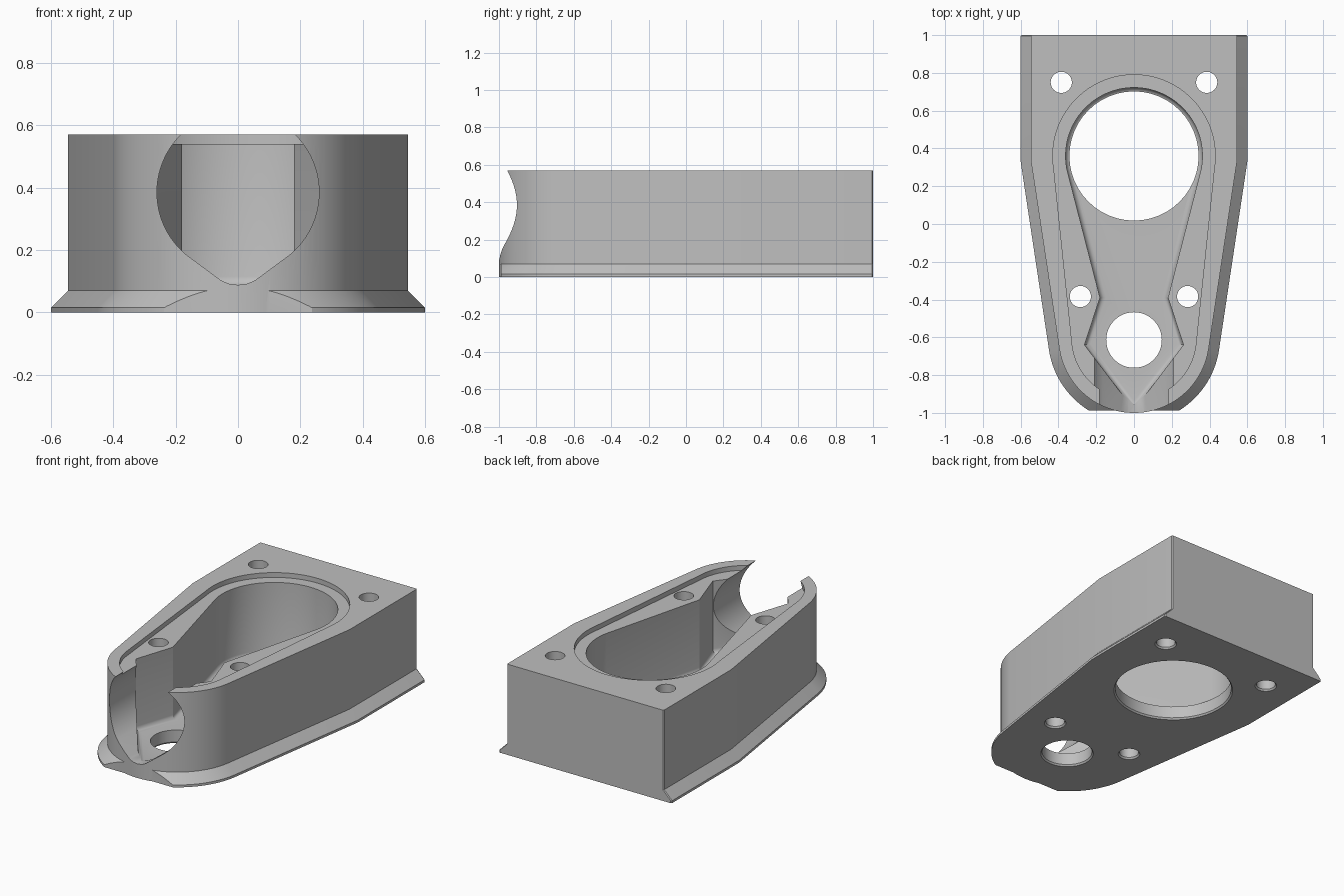
import bpy, bmesh, math
from mathutils import Vector

cube = bpy.data.objects.get("Cube")
if cube:
    bpy.data.objects.remove(cube, do_unlink=True)

grey = bpy.data.materials.new("plain_grey")
grey.use_nodes = True
colour = (0.52, 0.52, 0.52, 1)
grey.diffuse_color = colour
grey.node_tree.nodes["Principled BSDF"].inputs["Base Color"].default_value = colour

NOSE_Y, BORE_Y, TOP = -0.6, 0.36, 0.57


def arc(cx, cy, r, start, end, n=48):
    """Points on an arc, angles in degrees."""
    angles = [math.radians(start + (end - start) * i / n) for i in range(n + 1)]
    return [(cx + r * math.cos(a), cy + r * math.sin(a)) for a in angles]


def mirrored(half):
    """Complete a +x half outline with its reflection."""
    return half + [(-x, y) for x, y in reversed(half) if abs(x) > 1e-6]


def outline(d):
    """Plan of the housing, grown outward by d at sides and nose."""
    w = 0.545 + d
    back = [(w - 0.006, 1), (w, 0.994), (w, 0.33)]
    return mirrored(back + arc(0, NOSE_Y, 0.4 + d, -9, -90, 32))


def loft(name, layers):
    """Solid through (height, outline) layers with equal point counts."""
    bm = bmesh.new()
    rings = [[bm.verts.new((x, y, z)) for x, y in pts] for z, pts in layers]
    n = len(rings[0])
    for low, high in zip(rings, rings[1:]):
        for i in range(n):
            j = (i + 1) % n
            bm.faces.new((low[i], low[j], high[j], high[i]))
    bm.faces.new(rings[0])
    bm.faces.new(rings[-1])
    bmesh.ops.recalc_face_normals(bm, faces=bm.faces)
    mesh = bpy.data.meshes.new(name)
    bm.to_mesh(mesh)
    bm.free()
    mesh.materials.append(grey)
    ob = bpy.data.objects.new(name, mesh)
    bpy.context.collection.objects.link(ob)
    return ob


def prism(name, pts, z0, z1):
    return loft(name, [(z0, pts), (z1, pts)])


def combine(ob, other, operation):
    """Apply a boolean of other onto ob, then discard other."""
    mod = ob.modifiers.new(operation.lower(), "BOOLEAN")
    mod.operation, mod.solver, mod.object = operation, "EXACT", other
    bpy.context.view_layer.objects.active = ob
    bpy.ops.object.modifier_apply(modifier=mod.name)
    bpy.data.objects.remove(other, do_unlink=True)


# Main housing and its chamfered foot, trimmed flat at the nose
housing = prism("housing", outline(0), 0, TOP)
foot = loft("foot", [(0, outline(0.055)), (0.015, outline(0.055)), (0.07, outline(0))])
combine(foot, prism("nose_trim", [(-1, -2), (1, -2), (1, -0.988), (-1, -0.988)], -1, 1),
        "DIFFERENCE")
combine(housing, foot, "UNION")

# Deep cavity: round bore, pinched waist and pointed front, filleted at the floor
cavity_plan = mirrored(arc(0, BORE_Y, 0.362, 90, -12, 40)
                       + [(0.18, -0.39), (0.262, -0.64), (0, -0.985)])
cavity = prism("cavity", cavity_plan, 0.085, 1)
bm = bmesh.new()
bm.from_mesh(cavity.data)
floor_edges = [e for e in bm.edges if all(v.co.z < 0.1 for v in e.verts)]
bmesh.ops.bevel(bm, geom=floor_edges, offset=0.03, segments=4, profile=0.5,
                affect="EDGES")
bm.to_mesh(cavity.data)
bm.free()
combine(housing, cavity, "DIFFERENCE")

# Shallow recess for a lid around the cavity
recess_plan = mirrored(arc(0, BORE_Y, 0.43, 90, -9, 40) + arc(0, NOSE_Y, 0.33, -9, -90, 24))
combine(housing, prism("lid_recess", recess_plan, 0.54, 1), "DIFFERENCE")

# Teardrop opening through the nose, turned to run along y
teardrop = mirrored([(0, 0.645)] + arc(0, 0.385, 0.26, 89, -50, 48)
                    + [(0.055, 0.103), (0.03, 0.092), (0, 0.088)])
opening = prism("nose_opening", teardrop, 0.638, 1.5)
for v in opening.data.vertices:
    x, y, z = v.co
    v.co = Vector((x, -z, y))
combine(housing, opening, "DIFFERENCE")

# Through holes, lightly chamfered underneath: main bore, port and fixing holes
holes = [(0, BORE_Y, 0.342), (0, -0.614, 0.147)]
for side in (1, -1):
    holes += [(side * 0.385, 0.75, 0.056), (side * 0.284, -0.384, 0.056)]
for x, y, r in holes:
    rim, bore = [arc(x, y, radius, 0, 360)[:-1] for radius in (r + 0.016, r)]
    combine(housing, loft("hole", [(-0.01, rim), (0.01, bore), (1, bore)]), "DIFFERENCE")

bpy.ops.object.select_all(action="DESELECT")
housing.select_set(True)
bpy.context.view_layer.objects.active = housing
bpy.ops.object.shade_smooth_by_angle(angle=math.radians(25))
